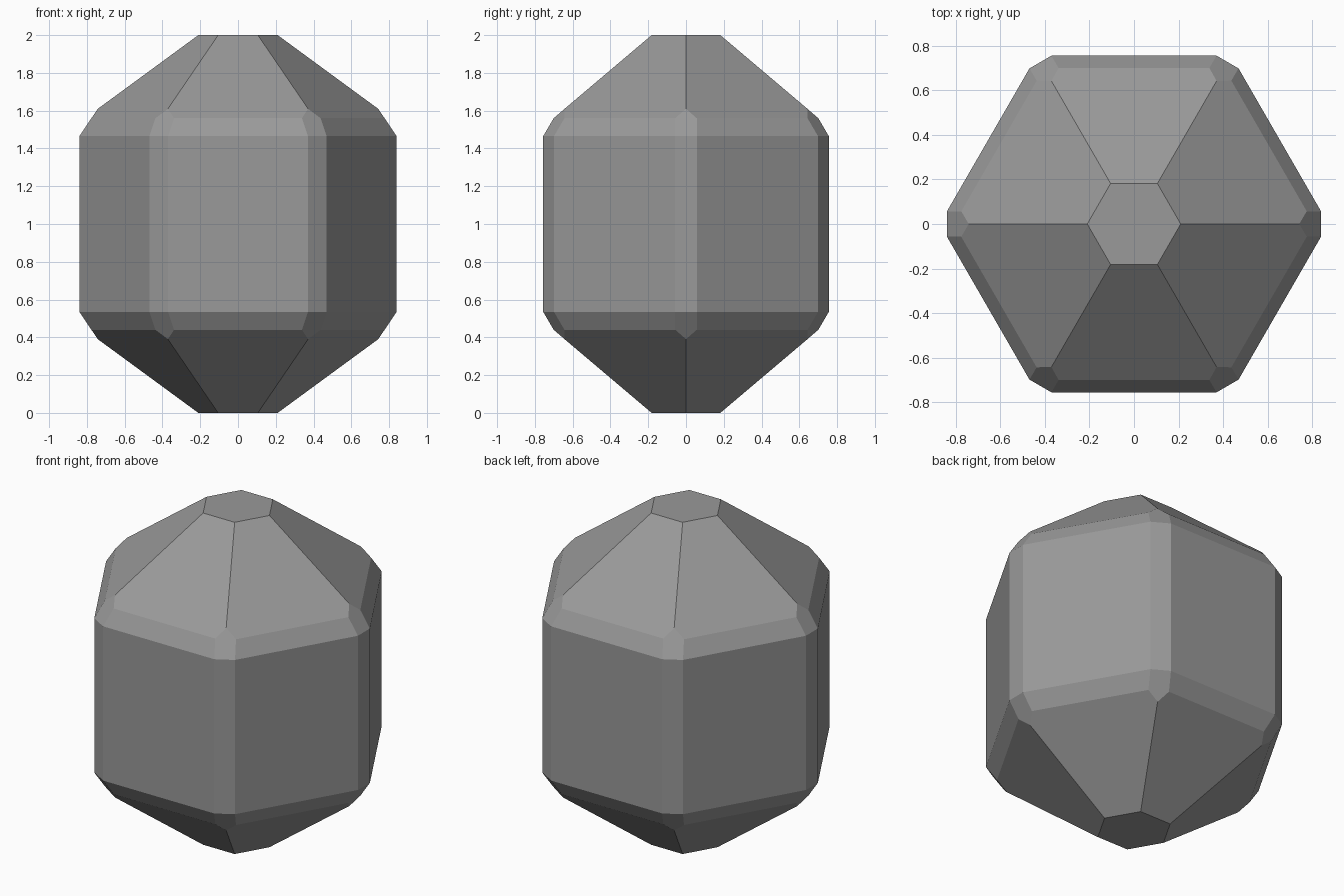
import bpy, bmesh
from math import cos, sin, pi

if "Cube" in bpy.data.objects:
    bpy.data.objects.remove(bpy.data.objects["Cube"])

SIDES = 6
bm = bmesh.new()


def ring_point(x, y, z, i):
    """Corner-frame point turned to hexagon corner i."""
    a = 2 * pi * i / SIDES
    return bm.verts.new((x * cos(a) - y * sin(a), x * sin(a) + y * cos(a), z))


def corner_ring(x, half, z):
    """Pairs of vertices on both sides of each chamfered corner."""
    return [(ring_point(x, -half, z, i), ring_point(x, half, z, i)) for i in range(SIDES)]


def cap(s):
    """Bevelled shoulder and truncated cone, s = 1 top, -1 bottom."""
    wall = corner_ring(0.84, 0.057, 1 + s * 0.465)
    shoulder = corner_ring(0.776, 0.057, 1 + s * 0.56)
    tip = [ring_point(0.742, 0, 1 + s * 0.61, i) for i in range(SIDES)]
    end = [ring_point(0.21, 0, 1 + s, i) for i in range(SIDES)]
    for i in range(SIDES):
        j = (i + 1) % SIDES
        # corner patch, edge bevel, cone face
        bm.faces.new((*wall[i], shoulder[i][1], tip[i], shoulder[i][0]))
        bm.faces.new((wall[i][1], wall[j][0], shoulder[j][0], shoulder[i][1]))
        bm.faces.new((tip[i], shoulder[i][1], shoulder[j][0], tip[j], end[j], end[i]))
    bm.faces.new(end)
    return wall


low, high = cap(-1), cap(1)

# Upright walls and chamfered corners
for i in range(SIDES):
    j = (i + 1) % SIDES
    bm.faces.new((*low[i], high[i][1], high[i][0]))
    bm.faces.new((low[i][1], low[j][0], high[j][0], high[i][1]))

bmesh.ops.recalc_face_normals(bm, faces=bm.faces)
mesh = bpy.data.meshes.new("hexagonal_crystal")
bm.to_mesh(mesh)
bm.free()

# Dark grey surface
grey = bpy.data.materials.new("dark_grey")
grey.diffuse_color = (0.32, 0.32, 0.32, 1)
grey.use_nodes = True
grey.node_tree.nodes["Principled BSDF"].inputs["Base Color"].default_value = grey.diffuse_color
mesh.materials.append(grey)
bpy.context.collection.objects.link(bpy.data.objects.new("hexagonal_crystal", mesh))
